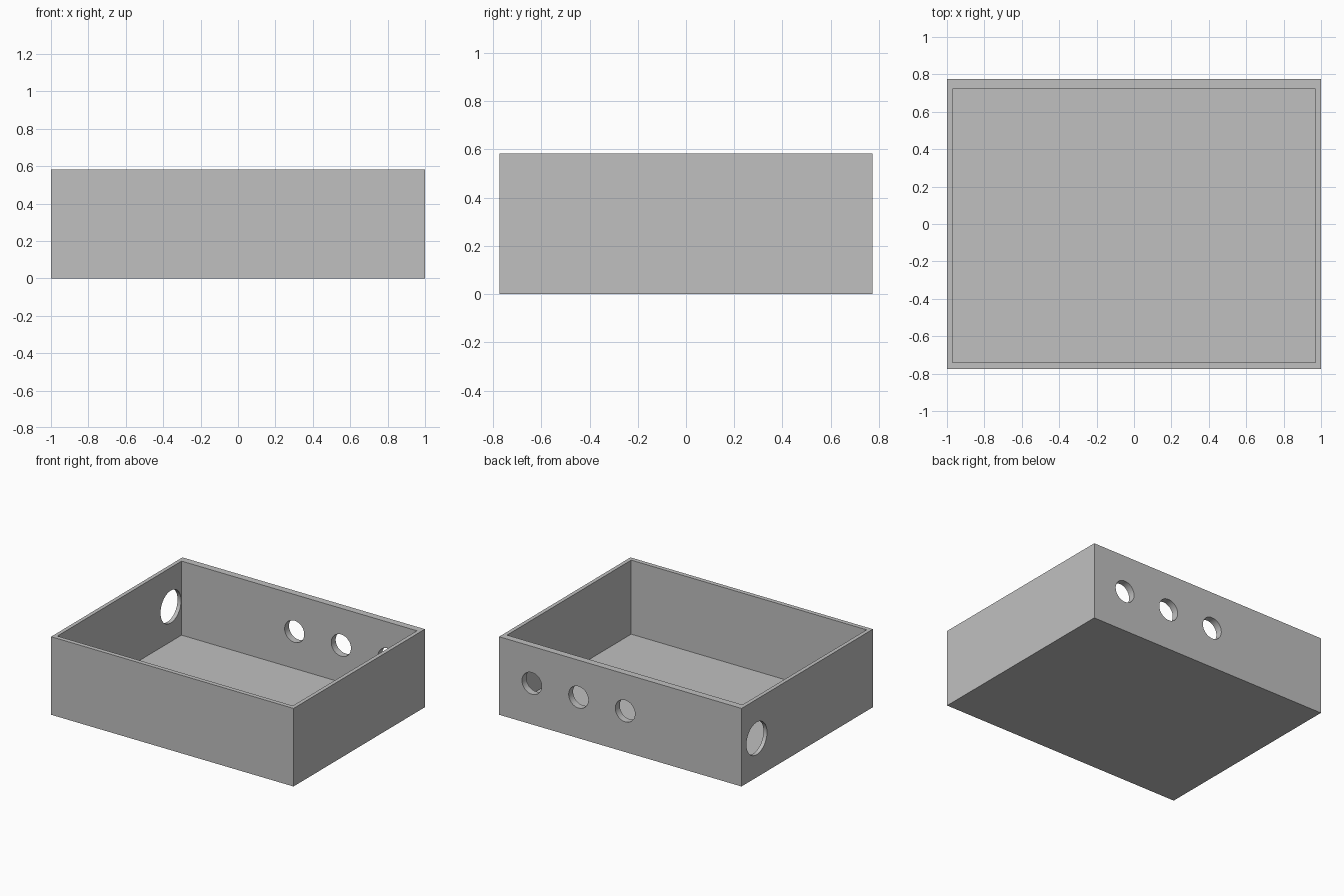
import bpy
from math import pi

cube = bpy.data.objects.get("Cube")
if cube:
    bpy.data.objects.remove(cube, do_unlink=True)

HALF_X, HALF_Y, HEIGHT = 1.0, 0.774, 0.582
SIDE, FRONT, BACK, FLOOR = 0.029, 0.033, 0.052, 0.03

grey = bpy.data.materials.new("light grey")
grey.use_nodes = True
colour = (0.53, 0.53, 0.53, 1)
grey.diffuse_color = colour
grey.node_tree.nodes["Principled BSDF"].inputs["Base Color"].default_value = colour


def box(name, low, high):
    centre = [(a + b) / 2 for a, b in zip(low, high)]
    bpy.ops.mesh.primitive_cube_add(size=1, location=centre)
    obj = bpy.context.object
    obj.name = name
    obj.scale = [b - a for a, b in zip(low, high)]
    bpy.ops.object.transform_apply(location=True, rotation=False, scale=True)
    obj.data.materials.append(grey)
    return obj


def drill(name, radius, depth, location, rotation):
    bpy.ops.mesh.primitive_cylinder_add(vertices=64, radius=radius, depth=depth,
                                        location=location, rotation=rotation)
    obj = bpy.context.object
    obj.name = name
    obj.data.materials.append(grey)
    return obj


def cut(target, cutter):
    cutter.hide_render = True
    mod = target.modifiers.new(cutter.name, 'BOOLEAN')
    mod.operation = 'DIFFERENCE'
    mod.solver = 'EXACT'
    mod.object = cutter
    bpy.context.view_layer.objects.active = target
    bpy.ops.object.modifier_apply(modifier=mod.name)
    bpy.data.objects.remove(cutter, do_unlink=True)


# Open tray
tray = box("enclosure_tray", (-HALF_X, -HALF_Y, 0), (HALF_X, HALF_Y, HEIGHT))
cut(tray, box("cavity_cutter",
              (-HALF_X + SIDE, -HALF_Y + FRONT, FLOOR),
              (HALF_X - SIDE, HALF_Y - BACK, HEIGHT + 0.2)))

# Three round ports through the back wall
for i in range(3):
    x = -0.04 + i * 0.385
    cut(tray, drill("back_port_cutter", 0.081, 0.2, (x, HALF_Y, 0.306), (pi / 2, 0, 0)))

# One larger port through the side wall, close to the back corner
cut(tray, drill("side_port_cutter", 0.121, 0.2, (-HALF_X, 0.595, 0.29), (0, pi / 2, 0)))

bpy.ops.object.select_all(action='DESELECT')
tray.select_set(True)
bpy.context.view_layer.objects.active = tray
bpy.ops.object.shade_smooth_by_angle()
